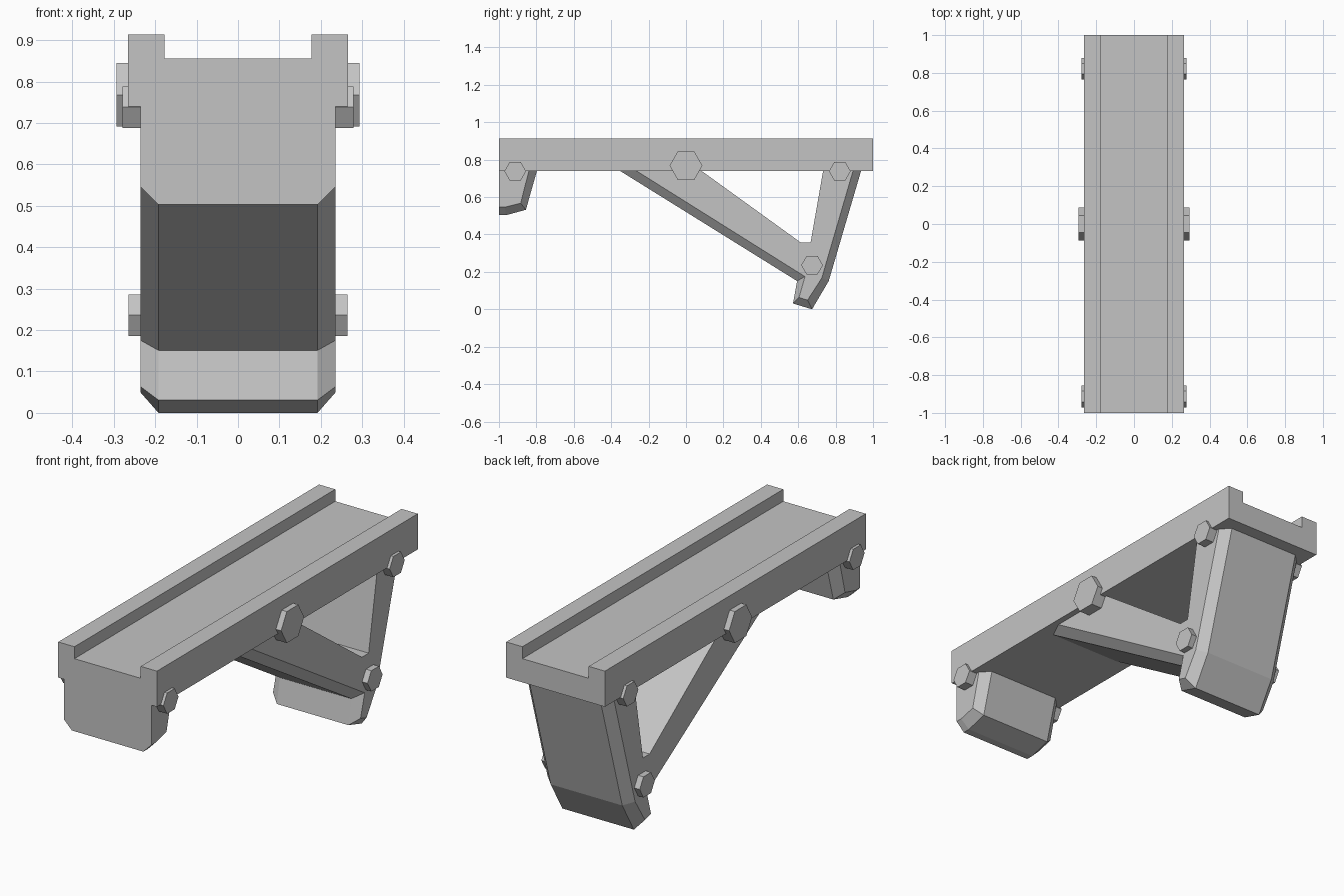
import bpy, bmesh
from math import pi
from mathutils import Matrix

default = bpy.data.objects.get("Cube")
if default:
    bpy.data.objects.remove(default, do_unlink=True)

GREY = (0.55, 0.55, 0.55, 1)
grey = bpy.data.materials.new("plain grey")
grey.use_nodes = True
grey.diffuse_color = GREY
grey.node_tree.nodes["Principled BSDF"].inputs["Base Color"].default_value = GREY


def finish(name, bm):
    bmesh.ops.recalc_face_normals(bm, faces=bm.faces)
    mesh = bpy.data.meshes.new(name)
    bm.to_mesh(mesh)
    bm.free()
    mesh.materials.append(grey)
    obj = bpy.data.objects.new(name, mesh)
    bpy.context.collection.objects.link(obj)
    return obj


def loft(name, sections):
    """Skin matching closed point loops and cap both ends."""
    bm = bmesh.new()
    rings = [[bm.verts.new(p) for p in s] for s in sections]
    for a, b in zip(rings, rings[1:]):
        for i in range(len(a)):
            j = (i + 1) % len(a)
            bm.faces.new((a[i], a[j], b[j], b[i]))
    bm.faces.new(rings[0])
    bm.faces.new(rings[-1])
    return finish(name, bm)


SIDE, CORE = 0.235, 0.192     # half widths of the side face and the full outline


def chamfered(name, outline, side_outline, shared=()):
    """Side profile (y, z) across x, narrowing to side_outline at both sides."""
    shared = list(shared)
    steps = ((-SIDE, side_outline), (-CORE, outline), (CORE, outline), (SIDE, side_outline))
    return loft(name, [[(x, y, z) for y, z in pts + shared] for x, pts in steps])


def bolt(name, y, z, radius, x0, x1):
    """Hexagonal bolt head on each side."""
    for side, label in ((1, "left"), (-1, "right")):
        bm = bmesh.new()
        place = Matrix.Translation((side * (x0 + x1) / 2, y, z)) @ Matrix.Rotation(pi / 2, 4, "Y")
        bmesh.ops.create_cone(bm, cap_ends=True, segments=6, radius1=radius,
                              radius2=radius, depth=x1 - x0, matrix=place)
        finish(f"{name}_{label}", bm)


# Channel rail
BASE, FLOOR, TOP = 0.74, 0.855, 0.913
half = [(0.265, BASE), (0.265, TOP), (0.178, TOP), (0.178, FLOOR)]
profile = half + [(-x, z) for x, z in reversed(half)]
loft("rail", [[(x, y, z) for x, z in profile] for y in (-1, 1)])

# Front foot block
chamfered("front_block",
          [(-1, BASE), (-1, 0.503), (-0.963, 0.503), (-0.856, 0.532), (-0.797, BASE)],
          [(-1, BASE), (-1, 0.546), (-0.968, 0.546), (-0.884, 0.567), (-0.84, BASE)])

# Triangular bracket: sloping brace, hooked foot and rear leg
chamfered("rear_bracket",
          [(-0.353, BASE), (0.594, 0.151), (0.572, 0.031), (0.674, 0), (0.763, 0.151), (0.936, BASE)],
          [(-0.265, BASE), (0.636, 0.175), (0.604, 0.063), (0.65, 0.049), (0.726, 0.167), (0.893, BASE)],
          shared=[(0.733, BASE), (0.666, 0.356), (0.615, 0.356), (0.083, BASE)])

# Bolts
bolt("centre_bolt", 0, 0.768, 0.088, 0.2, 0.293)
bolt("front_bolt", -0.913, 0.738, 0.058, 0.2, 0.279)
bolt("rear_bolt", 0.822, 0.738, 0.058, 0.2, 0.279)
bolt("foot_bolt", 0.674, 0.236, 0.058, 0.2, 0.264)
